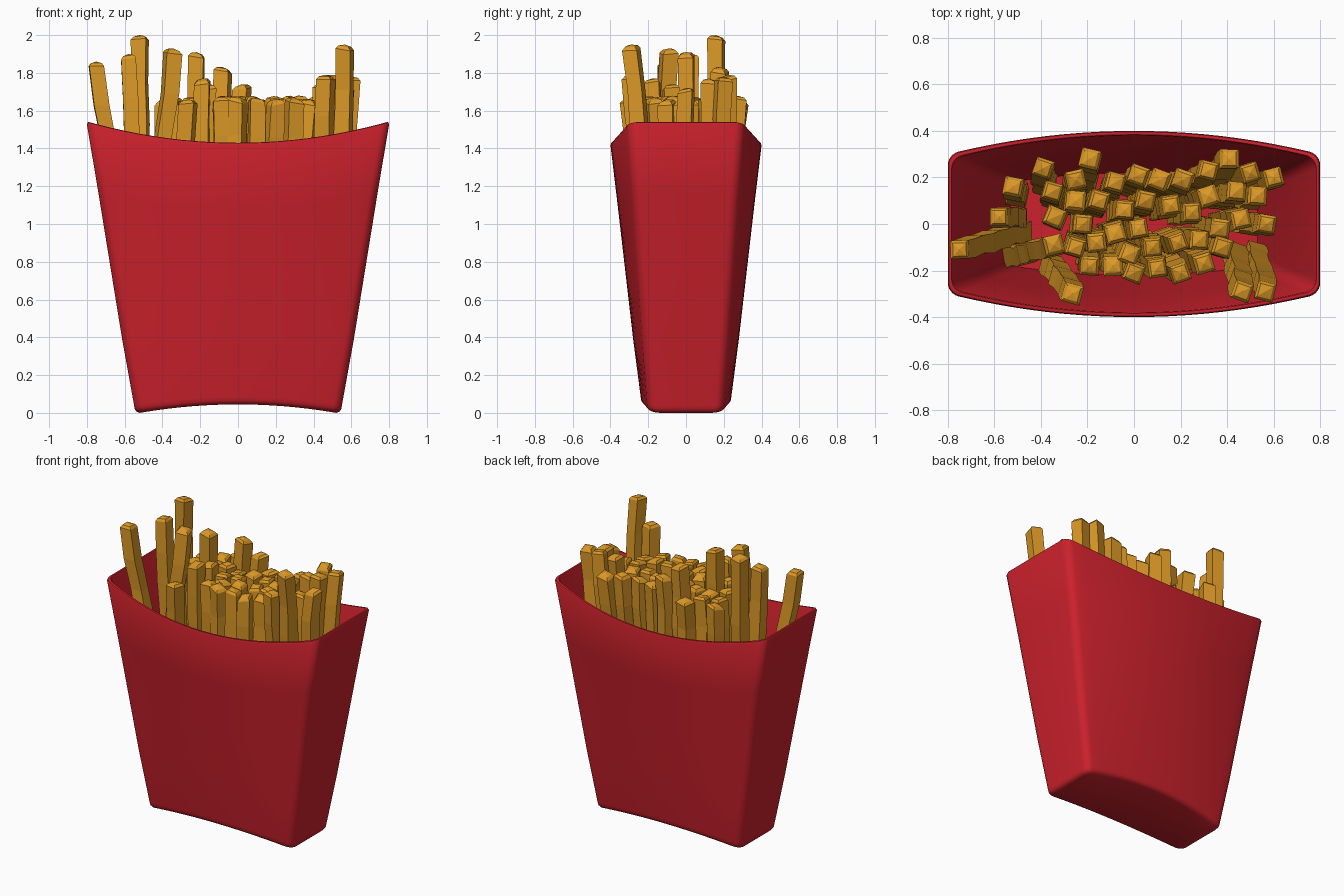
import bpy, bmesh, math, random
from mathutils import Vector

if "Cube" in bpy.data.objects:
    bpy.data.objects.remove(bpy.data.objects["Cube"])

random.seed(4)


def material(name, color):
    m = bpy.data.materials.new(name)
    m.diffuse_color = (*color, 1)
    m.use_nodes = True
    m.node_tree.nodes["Principled BSDF"].inputs["Base Color"].default_value = m.diffuse_color
    return m


red = material("red_card", (0.6, 0.015, 0.025))
gold = material("golden_potato", (0.72, 0.32, 0.02))


def finish(bm, name, mat, smooth=None):
    bmesh.ops.recalc_face_normals(bm, faces=bm.faces)
    mesh = bpy.data.meshes.new(name)
    bm.to_mesh(mesh)
    bm.free()
    mesh.materials.append(mat)
    ob = bpy.data.objects.new(name, mesh)
    bpy.context.collection.objects.link(ob)
    if smooth:
        bpy.ops.object.select_all(action='DESELECT')
        ob.select_set(True)
        bpy.context.view_layer.objects.active = ob
        bpy.ops.object.shade_smooth_by_angle(angle=math.radians(smooth))
    return ob


def bridge(bm, a, b):
    n = len(a)
    for i in range(n):
        j = (i + 1) % n
        bm.faces.new((a[i], a[j], b[j], b[i]))


# Carton: stacked rounded sections with bowed front and back
def section(bm, t, inset, dz):
    w, d, bow = 0.55 + 0.25 * t - inset, 0.20 + 0.10 * t - inset, 0.04 + 0.06 * t
    r = min(0.045, d * 0.5)
    arc = [math.radians(a) for a in range(0, 91, 15)]
    right = [(w - r + r * math.sin(a), -(d - r + r * math.cos(a))) for a in arc]
    mid = [((w - r) * k / 10, -d) for k in range(-9, 10)]
    half = [(-x, y) for x, y in reversed(right)] + mid + right
    pts = half + [(x, -y) for x, y in reversed(half)]
    ring = []
    for x, y in pts:
        s2 = (x / w) ** 2
        lo, hi = 0.045 * (1 - s2), 1.43 + 0.11 * s2
        ring.append(bm.verts.new((x, y * (1 + bow * (1 - s2) / d),
                                  lo + (hi - lo) * t + dz)))
    return ring


def cap(bm, ring):
    n = len(ring)
    for k in range(n // 2 - 1):
        bm.faces.new((ring[k], ring[k + 1], ring[n - 2 - k], ring[n - 1 - k]))


bm = bmesh.new()
levels = [(0, 0.03, 0), (0, 0.012, 0.007), (0, 0.003, 0.02), (0, 0, 0.04),
          (0.25, 0, 0), (0.5, 0, 0), (0.75, 0, 0),
          (1, 0, -0.012), (1, 0.004, -0.002), (1, 0.010, 0), (1, 0.016, -0.002), (1, 0.02, -0.012),
          (0.5, 0.02, 0), (0, 0.02, 0.025)]
rings = [section(bm, *lv) for lv in levels]
for a, b in zip(rings, rings[1:]):
    bridge(bm, a, b)
cap(bm, rings[0])
cap(bm, rings[-1])
finish(bm, "carton", red, 40)


# Fries: slightly wobbly square sticks with a slanted, domed tip
def fry(name, top, base, width=0.08):
    bm = bmesh.new()
    top, base = Vector(top), Vector(base)
    yaw = random.uniform(-0.4, 0.4)
    tilt = random.uniform(-0.2, 0.2), random.uniform(-0.2, 0.2)
    steps, prev = 8, None

    def ring(c, h, slant):
        out = []
        for k in range(4):
            a = yaw + math.pi / 4 + k * math.pi / 2
            x, y = h * math.cos(a), h * math.sin(a)
            out.append(bm.verts.new((c.x + x, c.y + y,
                                     c.z + slant * (x * tilt[0] + y * tilt[1]))))
        return out

    for i in range(steps + 1):
        f = i / steps
        end = top - Vector((0, 0, 0.025))
        c = base.lerp(end, f)
        if 0 < i < steps:
            c += Vector((random.uniform(-1, 1), random.uniform(-1, 1), 0)) * 0.007
        r = ring(c, width * 0.707 * random.uniform(0.96, 1.06), 1 if i == steps else 0)
        if prev:
            bridge(bm, prev, r)
        else:
            bm.faces.new(r)
        prev = r
    tip = ring(top - Vector((0, 0, 0.009)), width * 0.5, 1)
    bridge(bm, prev, tip)
    peak = bm.verts.new(top)
    for k in range(4):
        bm.faces.new((tip[k], tip[(k + 1) % 4], peak))
    finish(bm, name, gold)


# Short inner fries, all about the same height
short = [(-.39, .24), (-.19, .28), (-.25, .19), (-.35, .14), (.11, .19), (.21, .19), (.32, .23),
         (.41, .28), (-.34, .03), (-.25, .10), (-.15, .10), (-.04, .06), (.05, .10), (.16, .08),
         (.25, .05), (.32, .12), (-.08, -.04), (.02, -.02), (.19, -.08), (.37, -.02), (.46, .02),
         (-.25, -.10), (-.02, -.13), (.08, -.10), (.28, -.07), (.38, -.10), (-.09, -.18),
         (0, -.21), (.10, -.19), (.20, -.21), (.30, -.17)]
# Taller fries: x, y, height
tall = [(-.52, .16, 2.0), (-.08, .18, 1.83), (.02, .21, 1.74), (.50, .22, 1.79), (.60, .20, 1.78),
        (-.58, .03, 1.90), (.44, .14, 1.74), (.53, .12, 1.77), (.57, 0, 1.72), (-.22, 0, 1.91),
        (-.16, -.08, 1.74), (-.19, -.18, 1.77)]
# Leaning fries: x, y, height, foot x, foot y
leaning = [(-.75, -.11, 1.86, -.48, -.03), (-.345, -.09, 1.93, -.52, -.14),
           (-.265, -.30, 1.66, -.36, -.17), (.465, -.29, 1.79, .43, -.12),
           (.565, -.29, 1.95, .52, -.12)]


def clamp(v, m):
    return max(-m, min(m, v))


spots = [(x, y, 1.67 + random.uniform(-.012, .012)) for x, y in short] + tall
spots = [(x, y, z, clamp(x * .88 - .04, .5), clamp(y * .75, .16)) for x, y, z in spots] + leaning
for n, (x, y, z, bx, by) in enumerate(spots, 1):
    fry(f"fry_{n:02d}", (x, y, z), (bx, by, 0.2))
